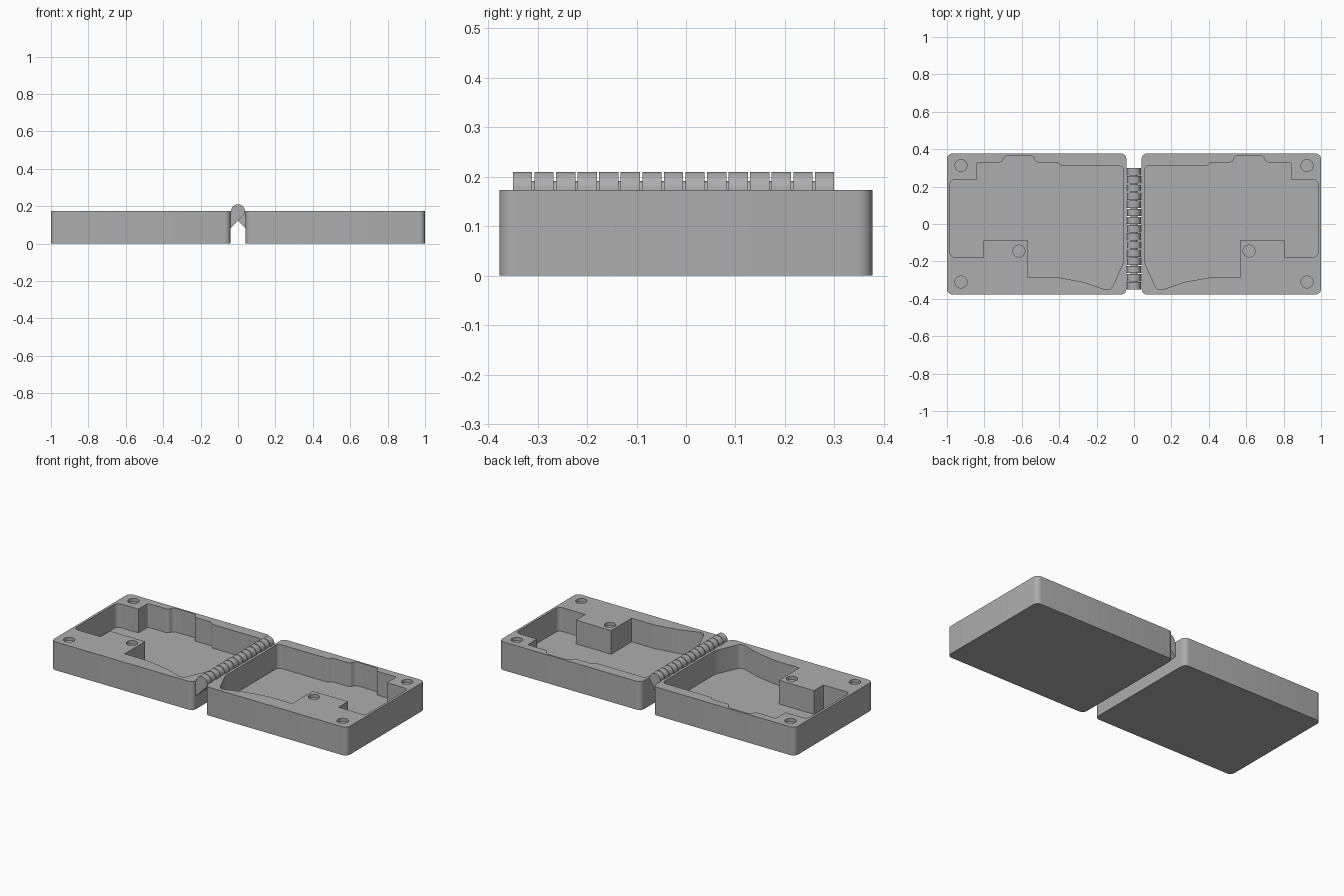
import bpy, bmesh, math
from mathutils import Vector

cube = bpy.data.objects.get("Cube")
if cube:
    bpy.data.objects.remove(cube, do_unlink=True)

HEIGHT, FLOOR = 0.173, 0.028
BARREL_R = 0.037

grey = bpy.data.materials.new("plain grey")
grey.use_nodes = True
grey.diffuse_color = (0.42, 0.42, 0.42, 1)
grey.node_tree.nodes["Principled BSDF"].inputs["Base Color"].default_value = (0.42, 0.42, 0.42, 1)


def rounded(corners, steps=6):
    """Round each (x, y, radius) corner with a curve."""
    out = []
    n = len(corners)
    for i, (x, y, r) in enumerate(corners):
        p = Vector((x, y))
        a = Vector(corners[i - 1][:2]) - p
        b = Vector(corners[(i + 1) % n][:2]) - p
        if r == 0:
            out.append(p)
            continue
        # tangent arc between both edges
        half = a.angle(b) / 2
        cut = min(r / math.tan(half), a.length * 0.48, b.length * 0.48)
        rad = cut * math.tan(half)
        centre = p + (a.normalized() + b.normalized()).normalized() * (rad / math.sin(half))
        start, end = p + a.normalized() * cut - centre, p + b.normalized() * cut - centre
        turn = math.atan2(start.x * end.y - start.y * end.x, start.dot(end))
        a0 = math.atan2(start.y, start.x)
        for k in range(steps + 1):
            t = a0 + turn * k / steps
            out.append(centre + rad * Vector((math.cos(t), math.sin(t))))
    return out


def prism(name, points, start, depth):
    """Extrude a closed outline of 3D points along depth."""
    bm = bmesh.new()
    face = bm.faces.new([bm.verts.new(Vector(p) + Vector(start)) for p in points])
    res = bmesh.ops.extrude_face_region(bm, geom=[face])
    bmesh.ops.translate(bm, vec=depth, verts=[v for v in res["geom"] if isinstance(v, bmesh.types.BMVert)])
    bmesh.ops.recalc_face_normals(bm, faces=bm.faces)
    mesh = bpy.data.meshes.new(name)
    bm.to_mesh(mesh)
    bm.free()
    obj = bpy.data.objects.new(name, mesh)
    bpy.context.collection.objects.link(obj)
    mesh.materials.append(grey)
    return obj


def circle(x, y, r, n=32):
    return [(x + r * math.cos(k * math.tau / n), y + r * math.sin(k * math.tau / n)) for k in range(n)]


def subtract(obj, cutter):
    mod = obj.modifiers.new("cut", "BOOLEAN")
    mod.operation, mod.solver, mod.object = "DIFFERENCE", "EXACT", cutter
    deps = bpy.context.evaluated_depsgraph_get()
    mesh = bpy.data.meshes.new_from_object(obj.evaluated_get(deps))
    obj.modifiers.clear()
    obj.data = mesh
    bpy.data.objects.remove(cutter, do_unlink=True)


def smooth(obj):
    bpy.ops.object.select_all(action="DESELECT")
    obj.select_set(True)
    bpy.context.view_layer.objects.active = obj
    bpy.ops.object.shade_smooth_by_angle(angle=math.radians(30))


# Outlines for the left half; the right half is mirrored
outer = rounded([(0.0405, -0.377, 0.03), (1, -0.377, 0.03), (1, 0.377, 0.03), (0.0405, 0.377, 0.03)])
cavity = rounded([
    (0.055, 0.31, 0.025), (0.39, 0.31, 0.02), (0.41, 0.33, 0.02),
    (0.525, 0.33, 0.02), (0.54, 0.365, 0.025), (0.69, 0.365, 0.025), (0.705, 0.33, 0.02),
    (0.84, 0.33, 0.01), (0.84, 0.238, 0), (0.985, 0.238, 0.03), (0.985, -0.178, 0.03),
    (0.805, -0.178, 0), (0.805, -0.087, 0), (0.567, -0.087, 0), (0.567, -0.285, 0),
    (0.41, -0.285, 0.3), (0.27, -0.31, 0.3), (0.125, -0.36, 0.035), (0.055, -0.2, 0.08),
])
magnet_holes = [(0.925, 0.312), (0.925, -0.31), (0.615, -0.145)]

# Trays with hollow and round sockets
for side, s in (("left", 1), ("right", -1)):
    def flat(pts):
        return [(s * p[0], p[1], 0) for p in pts]
    tray = prism(side + "_tray", flat(outer), (0, 0, 0), (0, 0, HEIGHT))
    subtract(tray, prism("cavity_cutter", flat(cavity), (0, 0, FLOOR), (0, 0, 0.3)))
    for hx, hy in magnet_holes:
        subtract(tray, prism("socket_cutter", flat(circle(hx, hy, 0.032)), (0, 0, HEIGHT - 0.02), (0, 0, 0.1)))
    smooth(tray)

# Hinge knuckles, alternately joined to each tray by a sloped bracket
arc = [math.radians(225) * k / 20 for k in range(21)]
knuckle = [(BARREL_R * math.cos(t), HEIGHT + BARREL_R * math.sin(t)) for t in arc]
knuckle += [(0.042, 0.079), (0.042, HEIGHT)]
COUNT, PITCH, WIDTH = 15, 0.0436, 0.039
for i in range(COUNT):
    s = -1 if i % 2 == 0 else 1
    smooth(prism("hinge_knuckle_%d" % (i + 1), [(s * x, 0, z) for x, z in knuckle],
                 (0, -0.35 + i * PITCH, 0), (0, WIDTH, 0)))

# Pin through the knuckles
smooth(prism("hinge_pin", [(x, 0, z) for x, z in circle(0, HEIGHT, 0.018, 24)],
             (0, -0.34, 0), (0, 0.63, 0)))
